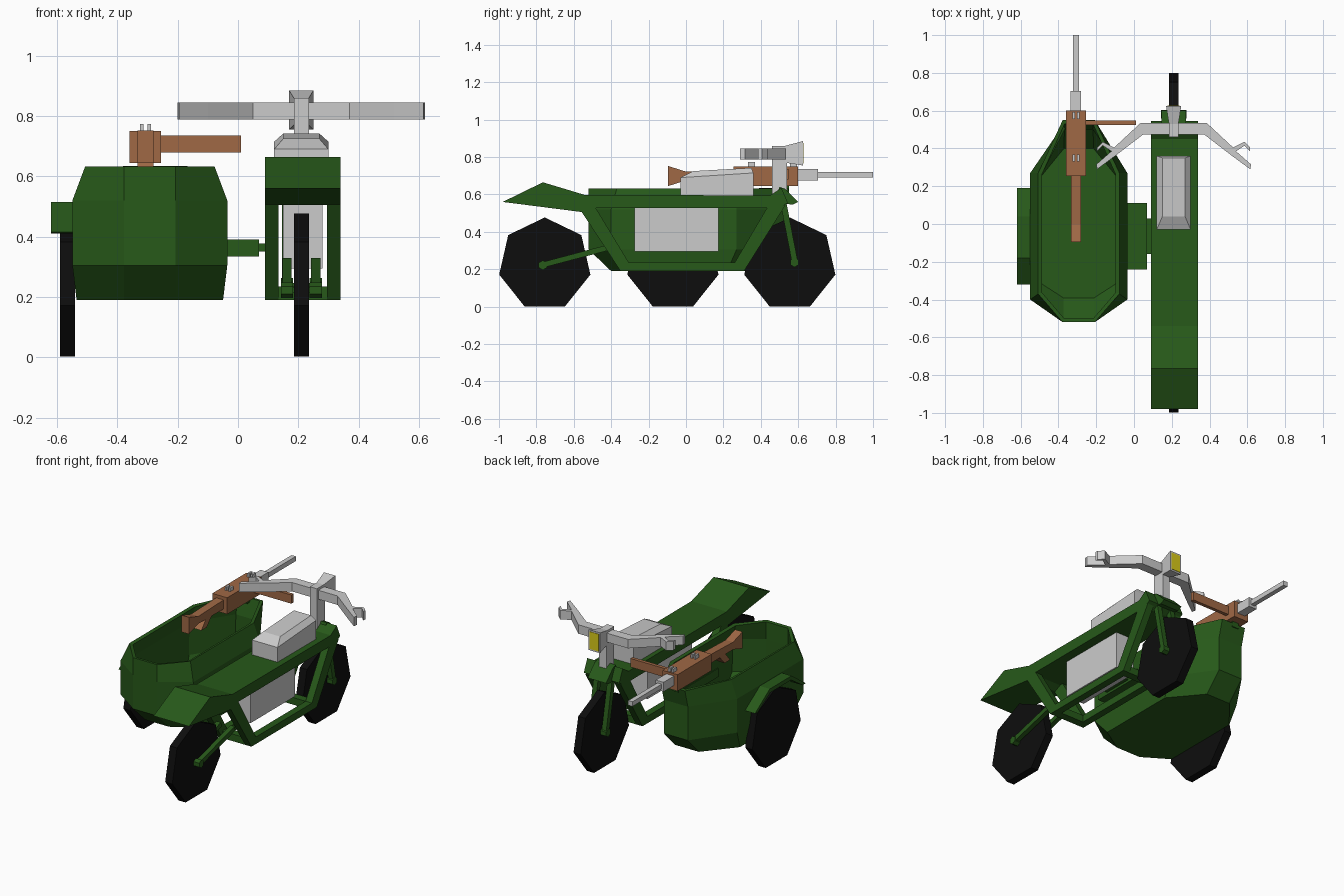
import bpy, bmesh, math
from mathutils import Vector

if "Cube" in bpy.data.objects:
    bpy.data.objects.remove(bpy.data.objects["Cube"])


def material(name, rgb):
    m = bpy.data.materials.new(name)
    m.diffuse_color = (*rgb, 1)
    m.use_nodes = True
    m.node_tree.nodes["Principled BSDF"].inputs["Base Color"].default_value = m.diffuse_color
    return m


GREEN = material("green paint", (0.02, 0.1, 0.01))
BLACK = material("rubber", (0.004, 0.004, 0.004))
WOOD = material("wood", (0.35, 0.14, 0.06))
YELLOW = material("lamp glass", (0.7, 0.6, 0.01))
BX = 0.21      # bike centre line
SX = -0.2925   # sidecar centre line
GX = -0.307    # gun centre line


def finish(name, bm, mat=None):
    bmesh.ops.recalc_face_normals(bm, faces=bm.faces)
    me = bpy.data.meshes.new(name)
    bm.to_mesh(me)
    bm.free()
    ob = bpy.data.objects.new(name, me)
    bpy.context.collection.objects.link(ob)
    if mat:
        me.materials.append(mat)
    return ob


def loft(name, rings, mat=None, cap_end=True):
    bm = bmesh.new()
    loops = [[bm.verts.new(p) for p in r] for r in rings]
    n = len(rings[0])
    for a, b in zip(loops, loops[1:]):
        for i in range(n):
            j = (i + 1) % n
            bm.faces.new((a[i], a[j], b[j], b[i]))
    bm.faces.new(loops[0])
    if cap_end:
        bm.faces.new(loops[-1])
    return finish(name, bm, mat)


def box(name, x, y, z, mat=None):
    rings = [[(x[0], y[0], h), (x[1], y[0], h), (x[1], y[1], h), (x[0], y[1], h)] for h in z]
    return loft(name, rings, mat)


def profile(name, pts, x0, x1, mat=None):
    """Side profile of (y, z) points pulled along x."""
    return loft(name, [[(x, y, z) for y, z in pts] for x in (x0, x1)], mat)


def plate(name, pts, z0, z1, mat=None):
    return loft(name, [[(x, y, z) for x, y in pts] for z in (z0, z1)], mat)


def bar(name, a, b, w, mat=None, sides=4):
    """Straight bar of given width between two points."""
    a, b = Vector(a), Vector(b)
    q = (b - a).to_track_quat('Z', 'Y')
    r = w / 2 / math.cos(math.pi / sides)
    ring = [Vector((r * math.cos(t), r * math.sin(t), 0)) for t in
            [(i + 0.5) * 2 * math.pi / sides for i in range(sides)]]
    return loft(name, [[p + q @ v for v in ring] for p in (a, b)], mat)


# Seven-sided wheels
for name, x, y in (("rear_wheel", BX, -0.755), ("front_wheel", BX, 0.555), ("sidecar_wheel", -0.565, -0.07)):
    pts = [(y + 0.25 * math.sin(i * math.tau / 7), 0.227 + 0.25 * math.cos(i * math.tau / 7)) for i in range(7)]
    profile(name, pts, x - 0.025, x + 0.025, BLACK)


# Sidecar tub: open boat-shaped shell
def tub_ring(hw, cw, back, back_side, front_side, front, z):
    return [(SX + x, y, z) for x, y in (
        (-cw, back), (cw, back), (hw, back_side), (hw, front_side),
        (cw, front), (-cw, front), (-hw, front_side), (-hw, back_side))]


tub = loft("sidecar_tub", [
    tub_ring(0.243, 0.085, -0.4, -0.3, 0.22, 0.41, 0.19),
    tub_ring(0.257, 0.085, -0.52, -0.4, 0.27, 0.52, 0.305),
    tub_ring(0.257, 0.085, -0.52, -0.4, 0.27, 0.52, 0.52),
    tub_ring(0.215, 0.085, -0.52, -0.37, 0.27, 0.55, 0.632)], GREEN, cap_end=False)
mod = tub.modifiers.new("shell", 'SOLIDIFY')
mod.thickness = 0.022
mod.offset = -1

# Sidecar mudguard and link to the bike
profile("sidecar_mudguard", [(-0.32, 0.415), (-0.18, 0.515), (0.04, 0.515), (0.19, 0.415),
                             (0.165, 0.41), (0.035, 0.49), (-0.175, 0.49), (-0.295, 0.41)],
        -0.62, -0.54, GREEN)
box("sidecar_link", (-0.06, 0.07), (-0.24, 0.11), (0.335, 0.39), GREEN)
box("sidecar_link_end", (0.07, 0.11), (-0.16, 0.03), (0.35, 0.377), GREEN)

# Bike rear fender and seat deck
profile("rear_fender", [(-0.98, 0.56), (-0.765, 0.665), (-0.54, 0.597), (-0.5, 0.53), (-0.55, 0.505)],
        0.09, 0.34, GREEN)
profile("seat_deck", [(-0.55, 0.597), (0.45, 0.595), (0.51, 0.635), (0.545, 0.555), (0.5, 0.527), (-0.52, 0.527)],
        0.09, 0.34, GREEN)

# Open frame: two side hoops with cross bars
hoop_out = [(-0.56, 0.51), (-0.35, 0.19), (0.31, 0.19), (0.53, 0.54)]
hoop_in = [(-0.49, 0.54), (-0.305, 0.235), (0.26, 0.235), (0.44, 0.54)]
for side, x in (("left", 0.09), ("right", 0.295)):
    for i in range(3):
        profile(f"frame_{side}_{i}", [hoop_out[i], hoop_out[i + 1], hoop_in[i + 1], hoop_in[i]],
                x, x + 0.045, GREEN)
for y in (-0.325, 0.285):
    box("frame_cross_bar", (0.09, 0.34), (y - 0.025, y + 0.025), (0.19, 0.235), GREEN)

# Engine and fuel tank
box("engine", (0.15, 0.28), (-0.275, 0.175), (0.295, 0.535))


def rect(x0, x1, y0, y1, za, zb):
    return [(x0, y0, za), (x1, y0, za), (x1, y1, zb), (x0, y1, zb)]


loft("fuel_tank", [rect(0.12, 0.3, -0.03, 0.36, 0.59, 0.59), rect(0.12, 0.3, -0.03, 0.36, 0.69, 0.715),
                   rect(0.15, 0.27, 0.04, 0.35, 0.725, 0.742)])

# Forks, swing arms and hubs
for s in (-1, 1):
    x = BX + s * 0.048
    bar("front_fork_leg", (x, 0.51, 0.61), (x, 0.583, 0.235), 0.032, GREEN)
    bar("rear_swing_arm", (x, -0.76, 0.225), (x, -0.42, 0.315), 0.03, GREEN)
    for y, z in ((0.58, 0.237), (-0.765, 0.222)):
        bar("hub", (x - 0.02, y, z), (x + 0.02, y, z), 0.045, GREEN, 6)
profile("fork_crown", [(0.47, 0.56), (0.5, 0.64), (0.53, 0.63), (0.6, 0.56), (0.57, 0.545)], 0.145, 0.275, GREEN)
box("axle_rear", (0.16, 0.26), (-0.775, -0.755), (0.213, 0.233), GREEN)
box("axle_front", (0.16, 0.26), (0.57, 0.59), (0.227, 0.247), GREEN)

# Steering stem, headlamp and handlebar
box("steering_stem", (0.185, 0.235), (0.46, 0.54), (0.57, 0.86))
lamp = [[(BX + sx * w, y, z) for sx, z in ((-1, z0), (1, z0), (1, z1), (-1, z1))]
        for y, w, z0, z1 in ((0.53, 0.025, 0.77, 0.86), (0.625, 0.04, 0.755, 0.885))]
loft("headlamp", lamp)
box("lamp_glass", (0.178, 0.242), (0.62, 0.628), (0.765, 0.875), YELLOW)
for side, s in (("left", -1), ("right", 1)):
    half = [(0, 0.475), (0.16, 0.475), (0.31, 0.36), (0.405, 0.29), (0.41, 0.315),
            (0.33, 0.385), (0.375, 0.415), (0.405, 0.385), (0.405, 0.405),
            (0.375, 0.435), (0.315, 0.405), (0.175, 0.535), (0, 0.535)]
    plate(f"handlebar_{side}", [(BX + s * x, y) for x, y in half], 0.788, 0.845)

# Mounted gun
box("gun_receiver", (-0.36, -0.255), (0.255, 0.6), (0.645, 0.75), WOOD)
profile("gun_stock", [(-0.095, 0.645), (-0.095, 0.752), (0, 0.722), (0.26, 0.73), (0.26, 0.672), (0, 0.675)],
        -0.333, -0.28, WOOD)
profile("gun_grip", [(0.03, 0.62), (0.085, 0.62), (0.14, 0.68), (0.08, 0.68)], -0.333, -0.28, WOOD)
box("gun_magazine", (-0.26, 0.01), (0.525, 0.547), (0.68, 0.735), WOOD)
box("gun_mount", (-0.33, -0.285), (0.5, 0.55), (0.61, 0.65), GREEN)
box("barrel_sleeve", (-0.335, -0.28), (0.59, 0.705), (0.675, 0.735))
box("barrel", (GX - 0.015, GX + 0.015), (0.7, 1.0), (0.69, 0.72))
for s in (-1, 1):
    for y in (0.35, 0.575):
        x = GX + s * 0.012
        box("gun_sight", (x - 0.006, x + 0.006), (y - 0.018, y + 0.018), (0.745, 0.773))
